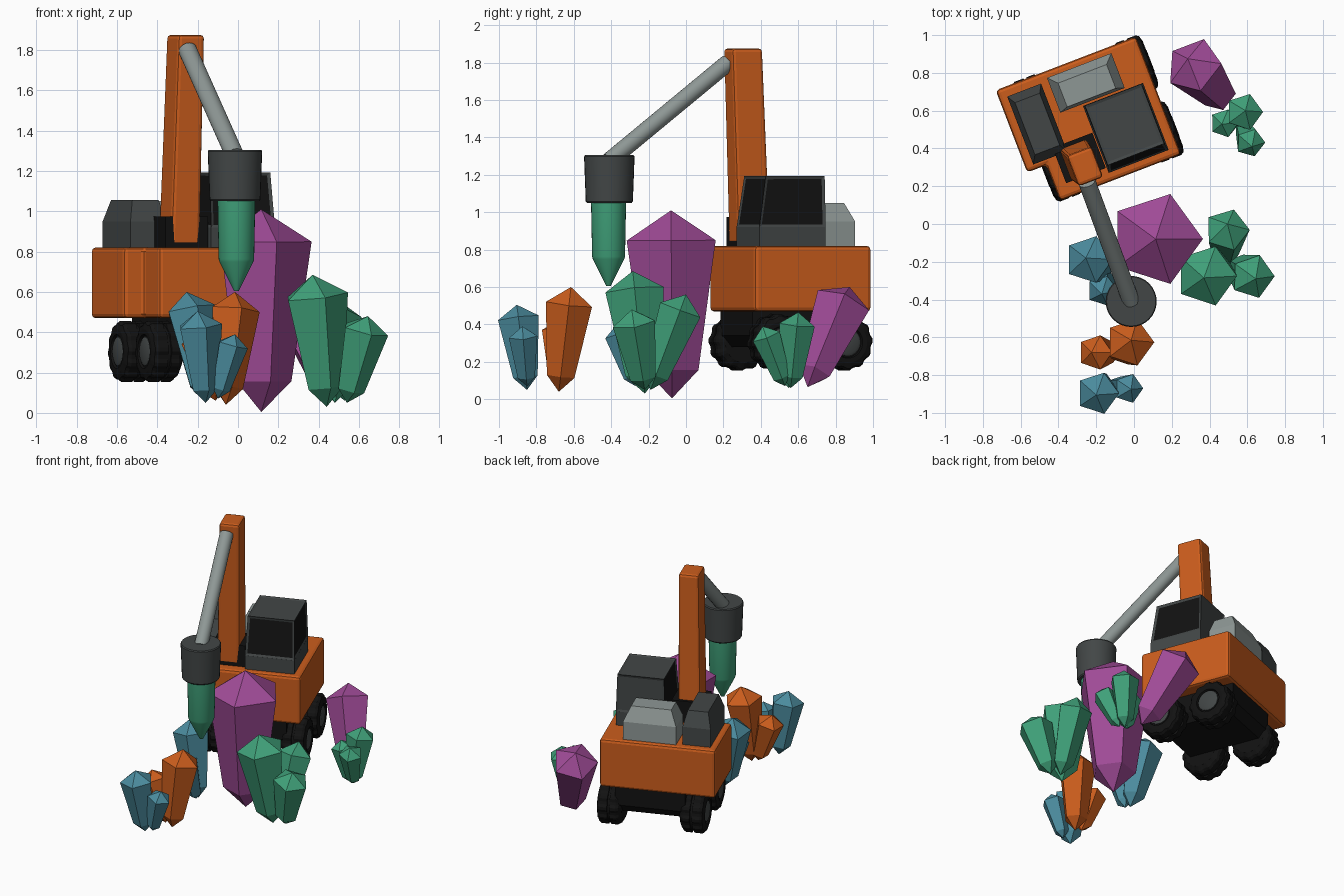
import bpy, bmesh
from math import cos, sin, pi, radians
from mathutils import Vector, Matrix

if "Cube" in bpy.data.objects:
    bpy.data.objects.remove(bpy.data.objects["Cube"])

# Vehicle frame: turned about z and moved to its place in the scene
TRUCK = Matrix.Translation((-0.191, 0.559, 0)) @ Matrix.Rotation(radians(21), 4, 'Z')
WORLD = Matrix.Identity(4)


def material(name, *rgb):
    m = bpy.data.materials.new(name)
    m.diffuse_color = (*rgb, 1)
    m.use_nodes = True
    m.node_tree.nodes["Principled BSDF"].inputs["Base Color"].default_value = m.diffuse_color
    return m


ORANGE = material("orange", 0.60, 0.11, 0.012)
PURPLE = material("purple", 0.35, 0.07, 0.31)
GREEN = material("green", 0.05, 0.35, 0.19)
BLUE = material("blue", 0.07, 0.26, 0.34)
BLACK = material("black", 0.006, 0.006, 0.006)
DARK = material("dark_grey", 0.055, 0.062, 0.062)
LIGHT = material("light_grey", 0.27, 0.31, 0.30)


def finish(name, bm, frame, mats, bevel=0, segments=2, smooth=False):
    bmesh.ops.recalc_face_normals(bm, faces=bm.faces)
    me = bpy.data.meshes.new(name)
    bm.to_mesh(me)
    bm.free()
    for m in mats:
        me.materials.append(m)
    ob = bpy.data.objects.new(name, me)
    ob.matrix_world = frame
    bpy.context.collection.objects.link(ob)
    if bevel:
        mod = ob.modifiers.new("bevel", 'BEVEL')
        mod.width, mod.segments, mod.limit_method = bevel, segments, 'ANGLE'
    if smooth:
        bpy.ops.object.select_all(action='DESELECT')
        ob.select_set(True)
        bpy.context.view_layer.objects.active = ob
        bpy.ops.object.shade_smooth_by_angle(angle=radians(35))
    return ob


def skin(bm, rings):
    """Join matching vertex loops with quads and cap both ends."""
    n = len(rings[0])
    for a, b in zip(rings, rings[1:]):
        for i in range(n):
            bm.faces.new((a[i], a[(i + 1) % n], b[(i + 1) % n], b[i]))
    bm.faces.new(rings[0])
    bm.faces.new(rings[-1])


def stack(name, levels, mat, bevel=0, segments=2, edit=None, extra=()):
    """Box-like part from rectangles (z, x0, x1, y0, y1)."""
    bm = bmesh.new()
    skin(bm, [[bm.verts.new(p) for p in ((x0, y0, z), (x1, y0, z), (x1, y1, z), (x0, y1, z))]
              for z, x0, x1, y0, y1 in levels])
    bmesh.ops.recalc_face_normals(bm, faces=bm.faces)
    if edit:
        edit(bm)
    return finish(name, bm, TRUCK, [mat, *extra], bevel, segments)


def lathe(name, start, end, rings, sides, mat, frame=WORLD, gear=1.0, smooth=False):
    """Round part along start-end; rings are (fraction, radius)."""
    start, axis = Vector(start), Vector(end) - Vector(start)
    turn = Vector((0, 0, 1)).rotation_difference(axis)
    bm = bmesh.new()
    loops = []
    for t, r in rings:
        loop = []
        for i in range(sides):
            a = 2 * pi * i / sides
            q = r * (gear if i % 4 > 1 and r > 0.14 else 1)
            p = turn @ Vector((q * cos(a), q * sin(a), t * axis.length))
            loop.append(bm.verts.new(start + p))
        loops.append(loop)
    skin(bm, loops)
    bmesh.ops.remove_doubles(bm, verts=bm.verts, dist=0.0002)
    return finish(name, bm, frame, [mat], smooth=smooth)


# Main body with a notch at the front left
outline = [(-0.343, -0.335), (0.343, -0.335), (0.343, 0.333), (-0.452, 0.333),
           (-0.452, -0.133), (-0.343, -0.133)]
bm = bmesh.new()
skin(bm, [[bm.verts.new((x, y, z)) for x, y in outline] for z in (0.47, 0.82)])
finish("body", bm, TRUCK, [ORANGE], bevel=0.02)

# Undercarriage and wheels
stack("undercarriage", [(0.28, -0.2, 0.2, -0.26, 0.26), (0.34, -0.24, 0.24, -0.31, 0.31),
                        (0.48, -0.24, 0.24, -0.31, 0.31)], BLACK)
for side, sn in ((-1, "left"), (1, "right")):
    for y, yn in ((-0.187, "front"), (0.187, "rear")):
        lathe(f"{yn}_{sn}_tyre", (side * 0.2, y, 0.305), (side * 0.368, y, 0.305),
              [(0, 0.11), (0.1, 0.141), (0.2, 0.152), (0.45, 0.152), (0.46, 0.139),
               (0.54, 0.139), (0.55, 0.152), (0.85, 0.152), (0.95, 0.141), (1, 0.11),
               (1, 0.085), (0.93, 0.08)], 48, BLACK, TRUCK, gear=0.94)
        lathe(f"{yn}_{sn}_hub", (side * 0.3, y, 0.305), (side * 0.37, y, 0.305),
              [(0, 0.072), (0.9, 0.072), (1, 0.058)], 20, DARK, TRUCK, smooth=True)


# Cab with recessed windows
def windows(bm):
    for f in [f for f in bm.faces if f.normal.z > -0.5]:
        rear = f.normal.y > 0.5 or f.normal.z > 0.5
        bmesh.ops.inset_individual(bm, faces=[f], thickness=0.022, depth=0)
        bmesh.ops.translate(bm, verts=f.verts, vec=-f.normal * 0.006)
        f.material_index = 0 if rear else 1


stack("cab_base", [(0.81, -0.05, 0.29, -0.29, 0.09), (0.92, -0.05, 0.29, -0.29, 0.09)], DARK)
stack("cab", [(0.919, -0.05, 0.29, -0.29, 0.09), (1.193, -0.04, 0.28, -0.25, 0.088)],
      DARK, edit=windows, extra=[BLACK])

# Chamfered housings on the deck
stack("engine_cover", [(0.81, -0.175, 0.19, 0.10, 0.297), (0.95, -0.175, 0.19, 0.10, 0.297),
                       (1.05, -0.13, 0.145, 0.115, 0.25)], LIGHT)
stack("side_housing", [(0.81, -0.407, -0.215, -0.105, 0.28), (0.95, -0.407, -0.215, -0.105, 0.28),
                       (1.055, -0.38, -0.24, -0.06, 0.235)], DARK)

# Boom, its mount and the arm
stack("boom_mount", [(0.81, -0.28, -0.055, -0.26, -0.06), (0.975, -0.28, -0.055, -0.26, -0.06)],
      BLACK)
stack("boom", [(0.83, -0.25, -0.095, -0.26, -0.075), (1.875, -0.225, -0.085, -0.3, -0.125)],
      ORANGE, bevel=0.018)
lathe("arm", (-0.015, -0.41, 1.275), (-0.25, 0.225, 1.80), [(0, 0.046), (1, 0.046)], 20,
      LIGHT, smooth=True)

# Drill head and bit
lathe("drill_head", (-0.015, -0.41, 1.05), (-0.015, -0.41, 1.305),
      [(0, 0.12), (0.03, 0.126), (0.97, 0.135), (1, 0.13)], 32, DARK, smooth=True)
lathe("drill_bit", (-0.008, -0.414, 0.605), (-0.008, -0.414, 1.07),
      [(0, 0.012), (0.31, 0.084), (0.34, 0.088), (1, 0.094)], 32, GREEN, smooth=True)

# Crystals: foot, tip, radius, colour
crystals = [
    ((0.115, -0.075, 0.005), (0.115, -0.08, 1.01), 0.25, PURPLE),
    ((0.48, 0.65, 0.065), (0.285, 0.875, 0.60), 0.155, PURPLE),
    ((0.44, -0.22, 0.03), (0.37, -0.285, 0.685), 0.165, GREEN),
    ((0.48, -0.19, 0.05), (0.495, 0.0, 0.56), 0.12, GREEN),
    ((0.54, -0.22, 0.05), (0.645, -0.29, 0.48), 0.12, GREEN),
    ((0.55, 0.56, 0.06), (0.59, 0.60, 0.465), 0.10, GREEN),
    ((0.53, 0.55, 0.06), (0.465, 0.53, 0.36), 0.077, GREEN),
    ((0.57, 0.53, 0.07), (0.625, 0.41, 0.39), 0.08, GREEN),
    ((-0.16, -0.23, 0.06), (-0.255, -0.18, 0.60), 0.13, BLUE),
    ((-0.15, -0.27, 0.07), (-0.17, -0.37, 0.40), 0.085, BLUE),
    ((-0.06, -0.68, 0.04), (-0.015, -0.615, 0.60), 0.13, ORANGE),
    ((-0.11, -0.68, 0.06), (-0.225, -0.68, 0.42), 0.095, ORANGE),
    ((-0.16, -0.85, 0.05), (-0.20, -0.905, 0.505), 0.115, BLUE),
    ((-0.10, -0.85, 0.07), (-0.015, -0.875, 0.39), 0.08, BLUE),
]
for i, (foot, tip, r, mat) in enumerate(crystals):
    lathe(f"crystal_{i + 1}", foot, tip, [(0, 0), (0.15, 0.6 * r), (0.84, r), (1, 0)], 5, mat)
